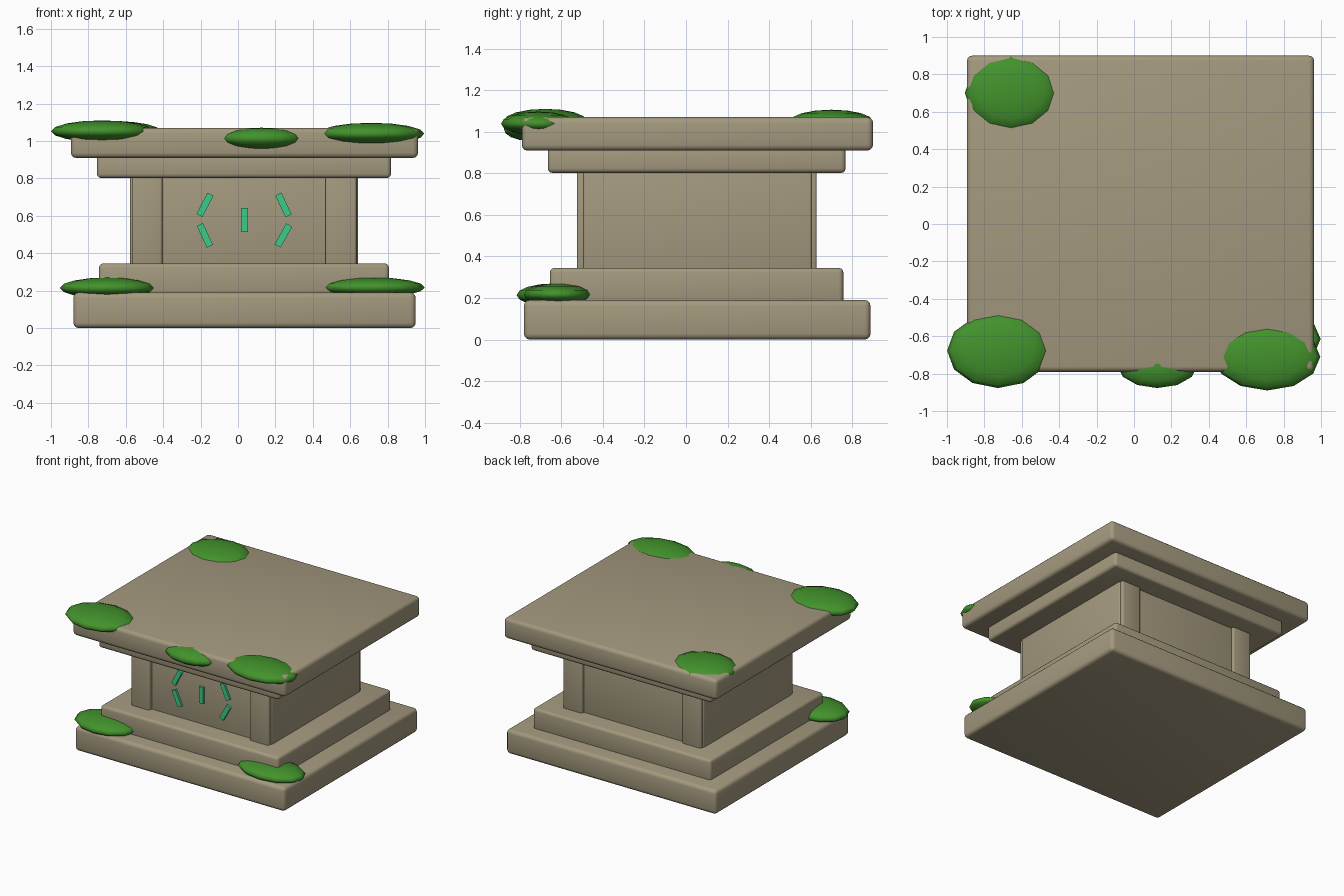
import bpy, math

if "Cube" in bpy.data.objects:
    bpy.data.objects.remove(bpy.data.objects["Cube"])


def material(name, color):
    m = bpy.data.materials.new(name)
    m.diffuse_color = (*color, 1)
    m.use_nodes = True
    m.node_tree.nodes["Principled BSDF"].inputs["Base Color"].default_value = m.diffuse_color
    return m


STONE = material("sandy stone", (0.37, 0.32, 0.21))
MOSS = material("moss green", (0.055, 0.29, 0.025))
GLOW = material("rune teal", (0.045, 0.60, 0.25))


def finish(ob, name, mat):
    ob.name = name
    ob.data.materials.append(mat)
    return ob


def block(name, x, y, z, bevel, mat=STONE, tilt=0):
    """Rounded box given by its (min, max) range on each axis."""
    ranges = (x, y, z)
    bpy.ops.mesh.primitive_cube_add(size=1, location=[(a + b) / 2 for a, b in ranges])
    ob = finish(bpy.context.object, name, mat)
    ob.scale = [b - a for a, b in ranges]
    bpy.ops.object.transform_apply(location=False, rotation=False, scale=True)
    ob.rotation_euler.y = math.radians(tilt)
    if bevel:
        mod = ob.modifiers.new("rounded edges", 'BEVEL')
        mod.width = bevel
        mod.segments = 3
        bpy.ops.object.modifier_apply(modifier=mod.name)
    bpy.ops.object.shade_smooth_by_angle(angle=math.radians(35))
    return ob


def moss(name, center, radii):
    """Flattened low-poly mound."""
    bpy.ops.mesh.primitive_uv_sphere_add(segments=12, ring_count=8, radius=1, location=center)
    ob = finish(bpy.context.object, name, MOSS)
    ob.scale = radii
    bpy.ops.object.transform_apply(location=False, rotation=False, scale=True)
    bpy.ops.object.shade_smooth()


# Stepped base
block("base_slab", (-0.88, 0.95), (-0.78, 0.888), (0, 0.19), 0.028)
block("base_step", (-0.743, 0.807), (-0.655, 0.757), (0.17, 0.345), 0.022)

# Central block with corner pilasters on the front and back
block("core", (-0.577, 0.642), (-0.495, 0.605), (0.33, 0.82), 0.012)
for side, y in (("front", (-0.525, -0.40)), ("back", (0.51, 0.629))):
    for end, x in (("left", (-0.568, -0.405)), ("right", (0.467, 0.633))):
        block(f"{side}_{end}_pilaster", x, y, (0.33, 0.82), 0.012)

# Stepped top
block("top_step", (-0.754, 0.818), (-0.665, 0.768), (0.802, 0.93), 0.022)
block("top_slab", (-0.893, 0.963), (-0.79, 0.90), (0.909, 1.07), 0.028)

# Raised rune strokes on the front of the core
for i, (x, z, tilt) in enumerate([(0.035, 0.577, 0), (-0.177, 0.658, 27), (-0.177, 0.495, -25),
                                  (0.243, 0.658, -25), (0.243, 0.495, 29)]):
    block(f"rune_stroke_{i + 1}", (x - 0.018, x + 0.018), (-0.512, -0.485),
          (z - 0.064, z + 0.064), 0, GLOW, tilt)

# Moss patches on the two slabs
moss("moss_top_front_left", (-0.727, -0.677, 1.052), (0.272, 0.20, 0.058))
moss("moss_top_front_right", (0.712, -0.71, 1.039), (0.284, 0.18, 0.058))
moss("moss_top_front_middle", (0.125, -0.757, 1.014), (0.213, 0.12, 0.057))
moss("moss_top_back_left", (-0.658, 0.70, 1.05), (0.246, 0.20, 0.056))
moss("moss_base_front_left", (-0.698, -0.635, 0.214), (0.254, 0.18, 0.056))
moss("moss_base_front_right", (0.725, -0.615, 0.217), (0.273, 0.166, 0.053))
